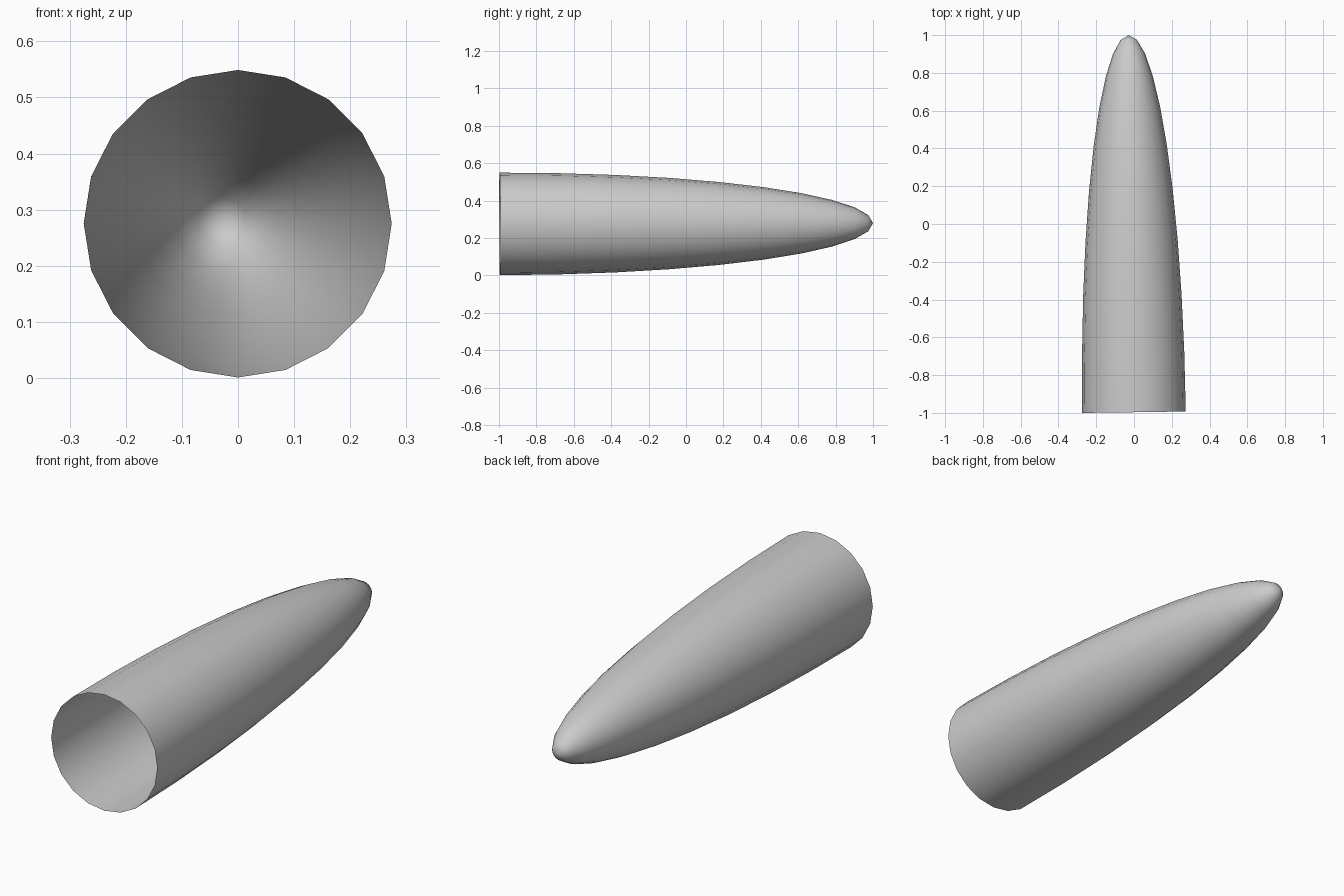
import bpy, bmesh, math
from mathutils import Matrix

if "Cube" in bpy.data.objects:
    bpy.data.objects.remove(bpy.data.objects["Cube"])

RADIUS, LENGTH = 0.274, 1.996
bm = bmesh.new()

# Half of a 20-sided sphere, open at its equator
bmesh.ops.create_uvsphere(bm, u_segments=20, v_segments=20, radius=1)
bmesh.ops.delete(bm, geom=[v for v in bm.verts if v.co.z < -0.001], context='VERTS')

# Stretch into a long pointed shell, lay it along +y with a slight yaw
place = (Matrix.Translation((0, -0.996, 0.275))
         @ Matrix.Rotation(0.014, 4, 'Z')
         @ Matrix.Rotation(0.002, 4, 'X')
         @ Matrix.Rotation(-math.pi / 2, 4, 'X')
         @ Matrix.Diagonal((RADIUS, RADIUS, LENGTH, 1)))
bm.transform(place)

# Smooth shading with an open rim
for f in bm.faces:
    f.smooth = True
bm.normal_update()
mesh = bpy.data.meshes.new("tapered_shell")
bm.to_mesh(mesh)
bm.free()
bpy.context.collection.objects.link(bpy.data.objects.new("tapered_shell", mesh))
